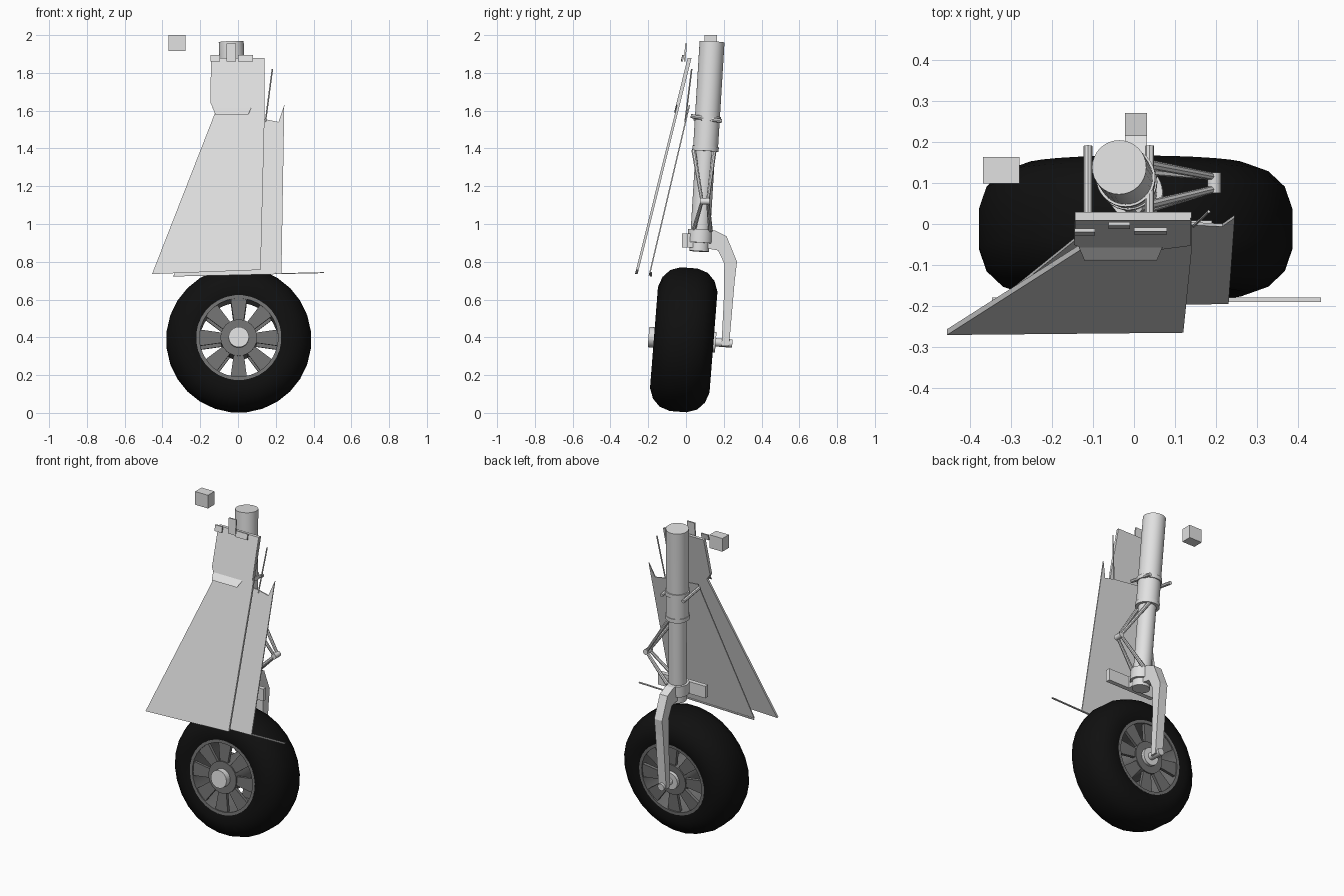
import bpy, bmesh, math
from mathutils import Vector, Matrix

if "Cube" in bpy.data.objects:
    bpy.data.objects.remove(bpy.data.objects["Cube"])


def material(name, rgb):
    m = bpy.data.materials.new(name)
    m.diffuse_color = (*rgb, 1)
    m.use_nodes = True
    m.node_tree.nodes["Principled BSDF"].inputs["Base Color"].default_value = m.diffuse_color
    return m


LIGHT = material("light_grey_paint", (0.75, 0.75, 0.75))
WHEEL = material("dark_grey_metal", (0.17, 0.17, 0.17))
BLACK = material("black_rubber", (0.005, 0.005, 0.005))
TILT = Matrix.Translation((0.004, -0.012, 0.387)) @ Matrix.Rotation(math.radians(-4.5), 4, 'X')


def finish(name, bm, mat, smooth=False):
    bmesh.ops.recalc_face_normals(bm, faces=bm.faces)
    me = bpy.data.meshes.new(name)
    bm.to_mesh(me)
    bm.free()
    me.materials.append(mat)
    ob = bpy.data.objects.new(name, me)
    bpy.context.collection.objects.link(ob)
    if smooth:
        bpy.ops.object.select_all(action='DESELECT')
        bpy.context.view_layer.objects.active = ob
        ob.select_set(True)
        bpy.ops.object.shade_smooth_by_angle(angle=math.radians(40))
    return ob


def prism(name, pts, vec, mat=LIGHT):
    """Polygon swept along a vector."""
    bm = bmesh.new()
    f = bm.faces.new([bm.verts.new(p) for p in pts])
    ext = bmesh.ops.extrude_face_region(bm, geom=[f], use_keep_orig=True)
    vs = [g for g in ext['geom'] if isinstance(g, bmesh.types.BMVert)]
    bmesh.ops.translate(bm, verts=vs, vec=vec)
    return finish(name, bm, mat)


def box(name, lo, hi, mat=LIGHT):
    (a, b, c), (d, e, f) = lo, hi
    return prism(name, [(a, b, c), (d, b, c), (d, e, c), (a, e, c)], (0, 0, f - c), mat)


def rod(name, p, q, r, n=24, mat=LIGHT, r2=None):
    p, q = Vector(p), Vector(q)
    bm = bmesh.new()
    bmesh.ops.create_cone(bm, cap_ends=True, segments=n, radius1=r,
                          radius2=r if r2 is None else r2, depth=(q - p).length)
    rot = (q - p).to_track_quat('Z', 'Y').to_matrix().to_4x4()
    bm.transform(Matrix.Translation((p + q) / 2) @ rot)
    return finish(name, bm, mat, n > 8)


def lathe(name, prof, n, mat):
    """Closed (y, r) profile spun around the tilted wheel axis."""
    bm = bmesh.new()
    rings = []
    for i in range(n):
        a = 2 * math.pi * (i + 0.5) / n
        rings.append([bm.verts.new((r * math.cos(a), y, r * math.sin(a))) for y, r in prof])
    m = len(prof)
    for i in range(n):
        A, B = rings[i], rings[(i + 1) % n]
        for j in range(m):
            k = (j + 1) % m
            bm.faces.new([A[j], A[k], B[k], B[j]])
    bm.transform(TILT)
    return finish(name, bm, mat, True)


def on_wheel(name, y0, y1, r, mat, n=24):
    return rod(name, TILT @ Vector((0, y0, 0)), TILT @ Vector((0, y1, 0)), r, n, mat)


# Tyre and rim
half = [(0.045, 0.384), (0.10, 0.365), (0.138, 0.325), (0.158, 0.27), (0.148, 0.222)]
lathe("tyre", [(-y, r) for y, r in reversed(half)] + half, 28, BLACK)
lathe("rim_barrel", [(-0.15, 0.208), (-0.15, 0.226), (0.15, 0.226), (0.15, 0.208)], 32, WHEEL)

# Spokes on both faces
for side, y in (("front", -0.142), ("back", 0.122)):
    for i in range(8):
        pts = [(-0.024, y, 0.07), (0.024, y, 0.07), (0.044, y, 0.212), (-0.044, y, 0.212)]
        s = prism(f"{side}_spoke_{i}", pts, (0, 0.02, 0), WHEEL)
        s.data.transform(TILT @ Matrix.Rotation(i * math.pi / 4, 4, 'Y'))

# Hub and axle
on_wheel("hub", -0.15, 0.15, 0.097, WHEEL)
on_wheel("front_hub_cap", -0.187, -0.14, 0.054, LIGHT)
on_wheel("back_hub_cap", 0.14, 0.17, 0.054, LIGHT)
on_wheel("axle", 0.15, 0.258, 0.022, LIGHT, 16)

# Main strut
TOP, BOT = Vector((-0.036, 0.138, 1.965)), Vector((0.008, 0.07, 0.855))


def strut(z):
    return BOT + (TOP - BOT) * (z - BOT.z) / (TOP.z - BOT.z)


rod("upper_strut", strut(1.40), TOP, 0.066, 32)
rod("lower_strut", BOT, strut(1.42), 0.052, 32)
rod("strut_collar", strut(1.385), strut(1.41), 0.07, 32)
rod("fork_collar", strut(0.90), strut(0.97), 0.066, 32)

# Fork arm down to the axle
arm = [(0.09, 0.97), (0.155, 0.965), (0.215, 0.935), (0.27, 0.80), (0.258, 0.70), (0.228, 0.355),
       (0.188, 0.355), (0.20, 0.60), (0.203, 0.79), (0.17, 0.86), (0.09, 0.875)]
prism("fork_arm", [(-0.022, y, z) for y, z in arm], (0.054, 0, 0))
box("lower_bracket", (-0.14, -0.02, 0.875), (0.19, 0.008, 0.95))
box("bracket_block", (-0.03, -0.015, 0.875), (0.045, 0.06, 0.95))

# Folding scissor links
for s in (-1, 1):
    knee = (0.195, 0.10 + s * 0.015, 1.12)
    rod("upper_link", (0.01, 0.095 + s * 0.055, 1.39), knee, 0.012, 8, r2=0.009)
    rod("lower_link", (0.04, 0.085 + s * 0.045, 0.965), knee, 0.012, 8, r2=0.009)
rod("link_knee", (0.195, 0.075, 1.12), (0.195, 0.125, 1.12), 0.017, 10)

# Side pins on the strut
for x in (-0.112, 0.038):
    rod("side_pin", (x, 0.025, 1.572), (x, 0.19, 1.545), 0.011, 8)
rod("pin_clamp", strut(1.545), strut(1.57), 0.072, 32)


# Outer door
def ya(z):
    return -0.27 + 0.249 * (z - 0.735)


def yb(z):
    return -0.195 + 0.236 * (z - 0.74)


outer = [(-0.455, 0.735), (0.12, 0.757), (0.14, 1.55), (0.14, 1.88), (-0.143, 1.88),
         (-0.146, 1.64), (-0.117, 1.60)]
prism("outer_door", [(x, ya(z), z) for x, z in outer], (0, 0.014, 0))
prism("outer_door_upper_skin", [(x, ya(z) - 0.006, z) for x, z in
      [(-0.117, 1.59), (0.06, 1.59), (0.137, 1.63), (0.137, 1.88), (-0.143, 1.88), (-0.146, 1.64)]],
      (0, 0.007, 0))
prism("door_lip", [(-0.12, -0.09, 1.58), (0.055, -0.09, 1.58), (0.07, -0.055, 1.615),
                   (-0.135, -0.055, 1.615)], (0, 0.004, 0.006))

# Inner door
inner = [(-0.34, 0.727), (0.23, 0.74), (0.245, 1.63), (0.215, 1.54), (0.14, 1.555), (-0.09, 1.58)]
prism("inner_door", [(x, yb(z), z) for x, z in inner], (0, 0.007, 0))
prism("bottom_strip", [(-0.345, -0.19, 0.722), (0.455, -0.19, 0.74), (0.455, -0.179, 0.74),
                       (-0.345, -0.179, 0.722)], (0, 0, 0.005))

# Top mounting plates and thin stay
for x0, x1, z1, y in ((-0.145, -0.095, 1.895, -0.02), (-0.062, -0.01, 1.955, -0.004),
                      (0.0, 0.08, 1.895, -0.018)):
    prism("top_plate", [(x0, y - 0.008, 1.86), (x1, y - 0.008, 1.86), (x1, y, z1), (x0, y, z1)],
          (0, 0.009, 0))
rod("door_stay", (0.182, 0.03, 1.82), (0.145, -0.005, 1.54), 0.004, 6)

# Separate mounting block
box("mounting_block", (-0.367, 0.098, 1.917), (-0.278, 0.163, 2.0))
